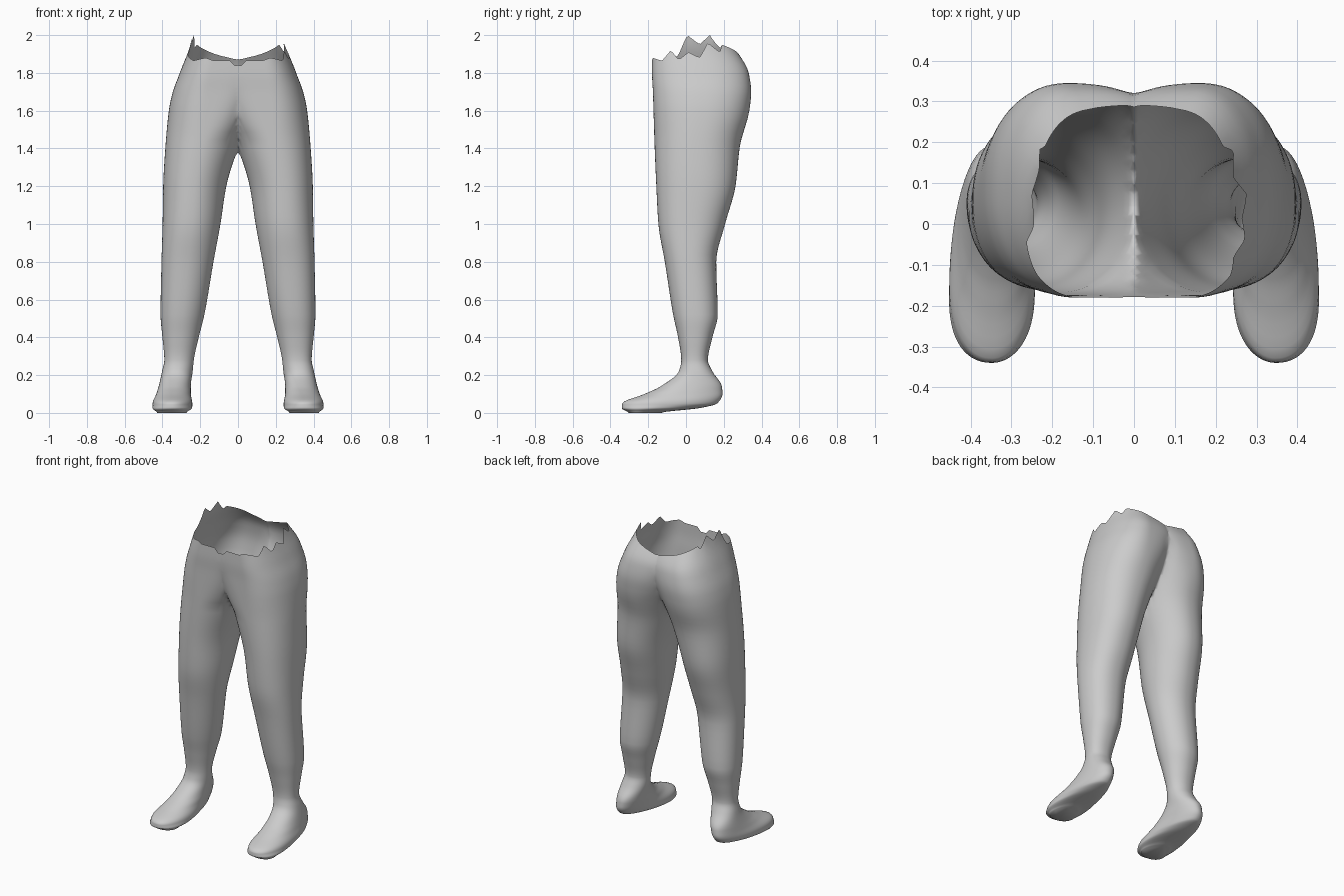
import bpy, bmesh, math

if "Cube" in bpy.data.objects:
    bpy.data.objects.remove(bpy.data.objects["Cube"])

# Half-body sections: height, inner x, outer x, front y, back y
FOOT = [
    (0, .275, .425, -.305, -.13),
    (.025, .245, .45, -.34, .07),
    (.05, .243, .45, -.338, .165),
    (.1, .25, .432, -.22, .193),
    (.14, .25, .42, -.135, .19),
    (.22, .24, .402, -.038, .14),
]
LEG = [
    (.28, .234, .39, -.025, .116),
    (.4, .208, .4, -.042, .14),
    (.52, .178, .41, -.068, .168),
    (.8, .13, .405, -.112, .16),
    (1, .093, .399, -.146, .207),
    (1.2, .062, .396, -.157, .262),
]
HIPS = [
    (1.41, -.002, .384, -.166, .285),
    (1.6, -.07, .366, -.172, .335),
    (1.7, -.11, .345, -.175, .345),
    (1.8, -.15, .308, -.18, .332),
    (2, -.15, .245, -.178, .235),
]
SECTIONS = FOOT + LEG + HIPS

# Torn waist edge: angle from the front, height
FRONT_RIM = [(0, 1.83), (.26, 1.89), (.44, 1.86), (.62, 1.88), (.88, 1.865)]
RIGHT_SIDE = [(1.08, 1.92), (1.2, 1.87), (1.42, 1.91), (1.6, 1.88), (1.88, 1.96), (2.05, 1.91)]
LEFT_SIDE = [(1.2, 1.89), (1.46, 2), (1.7, 1.95), (1.95, 2), (2.1, 1.93)]
BACK_RIM = [(2.17, 1.95), (2.68, 1.895), (3.15, 1.87)]
COLS = 112


def slope(k, c):
    if k <= 0 or k >= len(SECTIONS) - 1:
        return 0
    p, q, r = SECTIONS[k - 1:k + 2]
    a, b = (q[c] - p[c]) / (q[0] - p[0]), (r[c] - q[c]) / (r[0] - q[0])
    return 2 * a * b / (a + b) if a * b > 0 else 0


def section(z):
    """Smooth, non-overshooting interpolation of the sections."""
    k = 0
    while k < len(SECTIONS) - 2 and z > SECTIONS[k + 1][0]:
        k += 1
    p, q = SECTIONS[k], SECTIONS[k + 1]
    h = q[0] - p[0]
    t = min(1, max(0, (z - p[0]) / h))
    return [p[c] * (1 + 2 * t) * (1 - t) ** 2 + q[c] * t * t * (3 - 2 * t)
            + h * (slope(k, c) * t * (1 - t) ** 2 - slope(k + 1, c) * t * t * (1 - t))
            for c in range(1, 5)]


def point(theta, z, sec):
    """Superellipse; the belly is squarer than the seat so the cleft stays at the back."""
    xi, xo, yf, yb = sec
    cx = max((xi + xo) / 2, .47 * xo)
    c, s = math.cos(theta), math.sin(theta)
    if c > 0:
        n = 2.25
    elif s < 0:
        n = min(5, 2 + 8 * max(0, z - 1.45))
    else:
        n = 2 + 2.5 * max(0, z - 1.55)
    u = math.copysign(abs(c) ** (2 / n), c)
    v = math.copysign(abs(s) ** (2 / n), s)
    u *= 1 - max(0, .22 * (1 - z / .2)) * v          # feet narrow to the heel
    return (cx + u * ((xo - cx) if c > 0 else (cx - xi)),
            (yf + yb) / 2 + v * (yb - yf) / 2)


def rim_height(rim, x, y):
    a = abs(math.atan2(x, .05 - y))
    for (a0, z0), (a1, z1) in zip(rim, rim[1:]):
        if a <= a1:
            return z0 + (z1 - z0) * (a - a0) / (a1 - a0)
    return rim[-1][1]


def half_body(rim, side):
    bm = bmesh.new()
    # row heights follow the sections: dense in the foot
    levels = []
    for p, q in zip(SECTIONS, SECTIONS[1:]):
        if p[0] < 1.7:
            levels += [p[0] + (q[0] - p[0]) * i / 5 for i in range(5)]
    angles = [2 * math.pi * j / COLS for j in range(COLS)]
    rings = []
    for z in levels:
        sec = section(z)
        rings.append([bm.verts.new((*point(t, z, sec), z)) for t in angles])
    # upper rows stretch to the torn edge
    top_sec = section(1.92)
    tops = [rim_height(rim, *point(t, 1.92, top_sec)) for t in angles]
    for i in range(9):
        ring = []
        for t, zt in zip(angles, tops):
            z = 1.7 + (zt - 1.7) * i / 8
            ring.append(bm.verts.new((*point(t, z, section(z)), z)))
        rings.append(ring)
    for a, b in zip(rings, rings[1:]):
        for j in range(COLS):
            k = (j + 1) % COLS
            bm.faces.new((a[j], a[k], b[k], b[j]))
    # sole
    bm.faces.new(rings[0][::-1])
    # cut at the middle of the body
    bmesh.ops.bisect_plane(bm, geom=bm.verts[:] + bm.edges[:] + bm.faces[:], dist=1e-5,
                           plane_co=(0, 0, 0), plane_no=(1, 0, 0), clear_inner=True)
    for v in bm.verts:
        v.co.x *= side
    if side < 0:
        bmesh.ops.reverse_faces(bm, faces=bm.faces[:])
    mesh = bpy.data.meshes.new("half")
    bm.to_mesh(mesh)
    bm.free()
    return mesh


# Join both halves into one open skin
body = bmesh.new()
for middle, side in ((RIGHT_SIDE, 1), (LEFT_SIDE, -1)):
    half = half_body(FRONT_RIM + middle + BACK_RIM, side)
    body.from_mesh(half)
    bpy.data.meshes.remove(half)
seam = [v for v in body.verts if abs(v.co.x) < 1e-4]
bmesh.ops.remove_doubles(body, verts=seam, dist=.0005)
# soften the crotch and cleft
for _ in range(4):
    near = [v for v in body.verts
            if abs(v.co.x) < .05 and 1.3 < v.co.z < 1.78 and not v.is_boundary]
    bmesh.ops.smooth_vert(body, verts=near, factor=.5,
                          use_axis_x=True, use_axis_y=True, use_axis_z=True)
for f in body.faces:
    f.smooth = True
mesh = bpy.data.meshes.new("legs_and_hips")
body.to_mesh(mesh)
body.free()
legs = bpy.data.objects.new("legs_and_hips", mesh)
bpy.context.collection.objects.link(legs)

grey = bpy.data.materials.new("light grey")
grey.diffuse_color = (.6, .6, .6, 1)
grey.use_nodes = True
grey.node_tree.nodes["Principled BSDF"].inputs["Base Color"].default_value = grey.diffuse_color
mesh.materials.append(grey)
